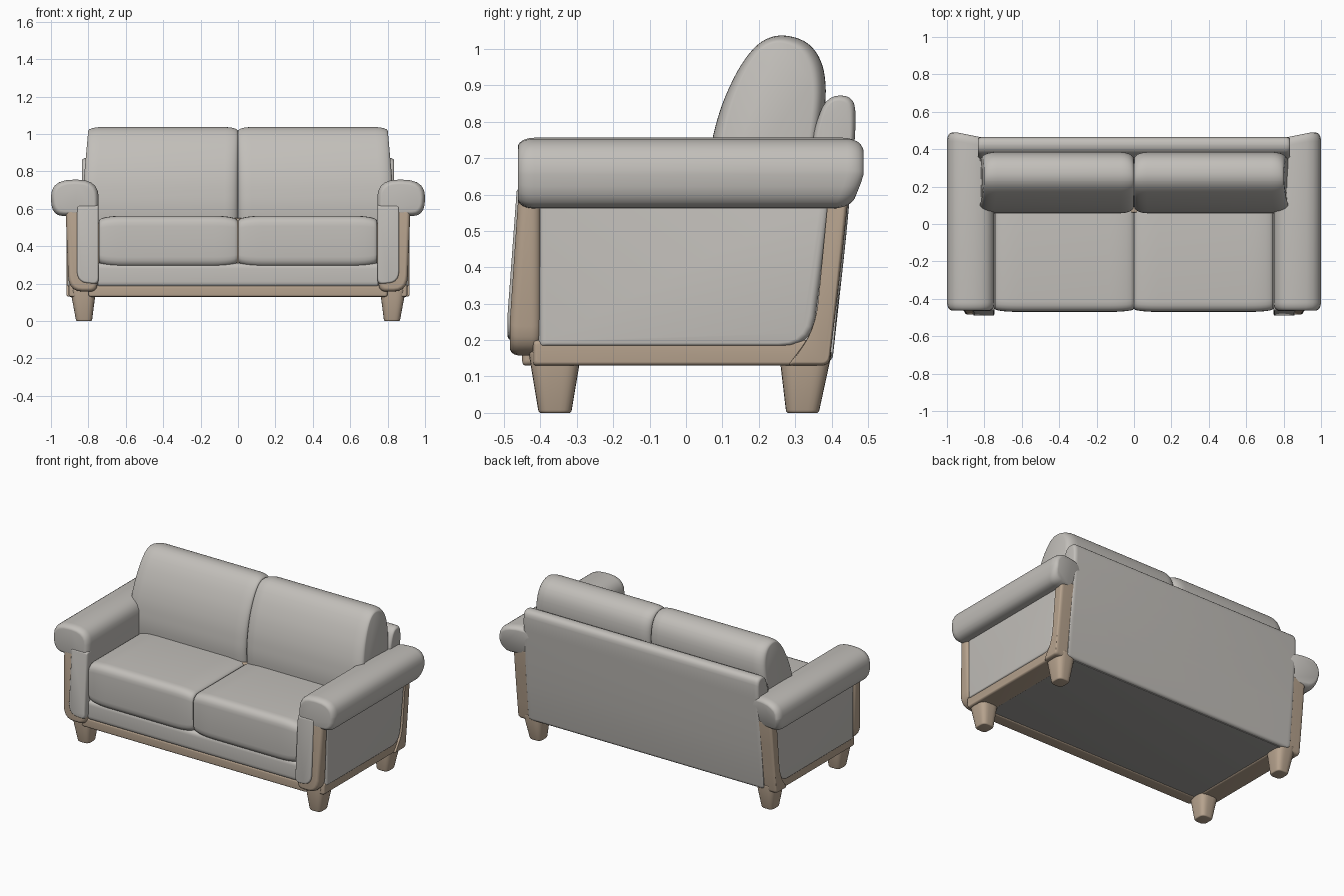
import bpy, bmesh, math
from mathutils import Vector

if "Cube" in bpy.data.objects:
    bpy.data.objects.remove(bpy.data.objects["Cube"])


def material(name, rgb):
    m = bpy.data.materials.new(name)
    m.diffuse_color = (*rgb, 1)
    m.use_nodes = True
    m.node_tree.nodes["Principled BSDF"].inputs["Base Color"].default_value = m.diffuse_color
    return m


FABRIC = material("warm grey fabric", (0.54, 0.52, 0.49))
WOOD = material("light wood", (0.47, 0.365, 0.27))
UNDER = material("underside grey", (0.36, 0.35, 0.335))


def rounded(points, steps=5):
    """Fillet each (u, v, radius) corner of a closed outline."""
    out, n = [], len(points)
    for i, (u, v, r) in enumerate(points):
        p = Vector((u, v))
        a = Vector(points[i - 1][:2]) - p
        b = Vector(points[(i + 1) % n][:2]) - p
        pa = p + a.normalized() * min(r, a.length * 0.48)
        pb = p + b.normalized() * min(r, b.length * 0.48)
        for k in range(steps + 1):
            t = k / steps
            out.append(pa * (1 - t) ** 2 + p * 2 * t * (1 - t) + pb * t * t)
    return out


def rect(u0, u1, v0, v1, r):
    return [(u0, v0, r), (u1, v0, r), (u1, v1, r), (u0, v1, r)]


def prism(name, outline, axis, lo, hi, mat, depth=0.015, inset=(0.015, 0.015),
          mirror=False, bend=None):
    """Extrude an outline along an axis, with softly rounded ends."""
    pts = rounded(outline)
    us, vs = [p.x for p in pts], [p.y for p in pts]
    cu, cv = (min(us) + max(us)) / 2, (min(vs) + max(vs)) / 2
    hu, hv = (max(us) - min(us)) / 2, (max(vs) - min(vs)) / 2
    angles = [math.pi / 2 * k / 6 for k in range(7)]
    ends = [(depth * (1 - math.sin(a)), 1 - math.cos(a)) for a in angles]
    stations = [(lo + d, f) for d, f in reversed(ends)]
    stations = sorted(stations) + sorted((hi - d, f) for d, f in ends)
    bm = bmesh.new()
    rings = []
    for w, f in stations:
        ring = []
        for p in pts:
            co = [cu + (p.x - cu) * (1 - f * inset[0] / hu),
                  cv + (p.y - cv) * (1 - f * inset[1] / hv)]
            co.insert("xyz".index(axis), w)
            ring.append(bm.verts.new(bend(*co) if bend else co))
        rings.append(ring)
    n = len(pts)
    for a, b in zip(rings, rings[1:]):
        for i in range(n):
            j = (i + 1) % n
            bm.faces.new((a[i], a[j], b[j], b[i]))
    bm.faces.new(rings[0])
    bm.faces.new(rings[-1])
    bmesh.ops.remove_doubles(bm, verts=bm.verts, dist=1e-5)
    bmesh.ops.recalc_face_normals(bm, faces=bm.faces)
    me = bpy.data.meshes.new(name)
    bm.to_mesh(me)
    bm.free()
    me.materials.append(mat)
    ob = bpy.data.objects.new(name, me)
    bpy.context.collection.objects.link(ob)
    bpy.ops.object.select_all(action='DESELECT')
    ob.select_set(True)
    bpy.context.view_layer.objects.active = ob
    bpy.ops.object.shade_smooth_by_angle(angle=math.radians(40))
    if mirror:
        ob.modifiers.new("Mirror", 'MIRROR')
    return ob


# Rolled arm tops, with a slanted rear end
def roll_bend(x, y, z):
    if y > 0.3:
        y -= max(0, 0.65 - z) * 0.4 + max(0, 0.94 - x) * 0.2
    return x, y, z


prism("arm_roll", [(0.745, 0.56, 0.01), (0.745, 0.755, 0.11), (1.0, 0.757, 0.12),
                   (1.0, 0.565, 0.09), (0.88, 0.56, 0.02)],
      'y', -0.462, 0.488, FABRIC, 0.045, (0.025, 0.025), True, roll_bend)

# Arm side panels
prism("arm_panel", [(-0.405, 0.6, 0.01), (-0.405, 0.182, 0.01),
                    (0.345, 0.182, 0.08), (0.40, 0.6, 0.01)],
      'x', 0.745, 0.912, FABRIC, 0.02, (0.02, 0.01), True)


# Arm fronts lean back toward the top
def front_lean(x, y, z):
    return x, y + (0.08 * max(0, z - 0.3) if y < -0.43 else 0), z


prism("arm_front", [(0.745, 0.62, 0.01), (0.862, 0.62, 0.01),
                    (0.862, 0.205, 0.06), (0.745, 0.195, 0.03)],
      'y', -0.49, -0.30, FABRIC, 0.02, (0.008, 0.012), True, front_lean)

# Wooden frame: front posts, side rails, rear posts
prism("front_post", [(0.752, 0.6, 0.01), (0.922, 0.6, 0.01),
                     (0.905, 0.158, 0.08), (0.752, 0.158, 0.04)],
      'y', -0.484, -0.40, WOOD, 0.025, (0.02, 0.02), True, front_lean)
prism("side_rail", rect(-0.42, 0.38, 0.13, 0.20, 0.01),
      'x', 0.77, 0.905, WOOD, 0.015, (0.01, 0.01), True)
prism("rear_post", [(0.28, 0.13, 0.01), (0.393, 0.13, 0.02), (0.42, 0.35, 0.1),
                    (0.447, 0.6, 0.01), (0.395, 0.6, 0.01), (0.355, 0.23, 0.08)],
      'x', 0.78, 0.917, WOOD, 0.02, (0.012, 0.01), True)
prism("front_rail", rect(-0.45, -0.37, 0.13, 0.19, 0.012), 'x', -0.8, 0.8, WOOD)
prism("inner_frame", rect(0.06, 0.34, 0.2, 0.55, 0.01), 'x', -0.75, 0.75, WOOD)
prism("back_frame", [(0.31, 0.4, 0.01), (0.37, 0.4, 0.01),
                     (0.375, 0.79, 0.02), (0.32, 0.78, 0.02)],
      'x', -0.81, 0.81, WOOD)


# Tapered legs
for label, y_top, y_foot in (("front_leg", -0.36, -0.36), ("rear_leg", 0.328, 0.32)):
    def taper(x, y, z, yt=y_top, yf=y_foot):
        t = min(1, z / 0.15)
        s = 0.62 + 0.38 * t
        cx, cy = 0.823 + 0.005 * t, yf + (yt - yf) * t
        return cx + (x - 0.828) * s, cy + (y - yt) * s, z

    prism(label, rect(0.76, 0.896, y_top - 0.072, y_top + 0.072, 0.05),
          'z', 0, 0.17, WOOD, 0.008, (0.008, 0.008), True, taper)

# Upholstered base and underside sheet
prism("seat_base", rect(-0.455, 0.36, 0.182, 0.31, 0.03),
      'x', -0.75, 0.75, FABRIC, 0.01, (0.005, 0.005))
prism("underside", rect(-0.40, 0.385, 0.136, 0.19, 0.003),
      'x', -0.79, 0.79, UNDER, 0.003, (0.003, 0.003))

# Seat cushions with domed tops
prism("seat_cushion", rect(-0.47, 0.2, 0.288, 0.563, 0.055),
      'x', 0.002, 0.743, FABRIC, 0.13, (0.015, 0.025), True)


# Back cushions, narrowing slightly toward the top
def cushion_taper(x, y, z):
    return x - (0.09 * max(0, z - 0.75) * x / 0.82), y, z


prism("back_cushion", [(0.065, 0.5, 0.03), (0.055, 0.62, 0.05), (0.07, 0.75, 0.05),
                       (0.10, 0.855, 0.05), (0.148, 0.955, 0.05), (0.20, 1.02, 0.04),
                       (0.26, 1.042, 0.04), (0.335, 1.022, 0.04), (0.376, 0.965, 0.04),
                       (0.387, 0.88, 0.05), (0.37, 0.75, 0.05), (0.34, 0.5, 0.03)],
      'x', 0.001, 0.825, FABRIC, 0.07, (0.035, 0.02), True, cushion_taper)

# Leaning back panel
prism("back_panel", [(0.345, 0.14, 0.01), (0.402, 0.14, 0.02), (0.442, 0.5, 0.1),
                     (0.467, 0.79, 0.05), (0.463, 0.872, 0.045), (0.385, 0.872, 0.05),
                     (0.345, 0.76, 0.05)],
      'x', -0.835, 0.835, FABRIC, 0.025, (0.015, 0.015))
